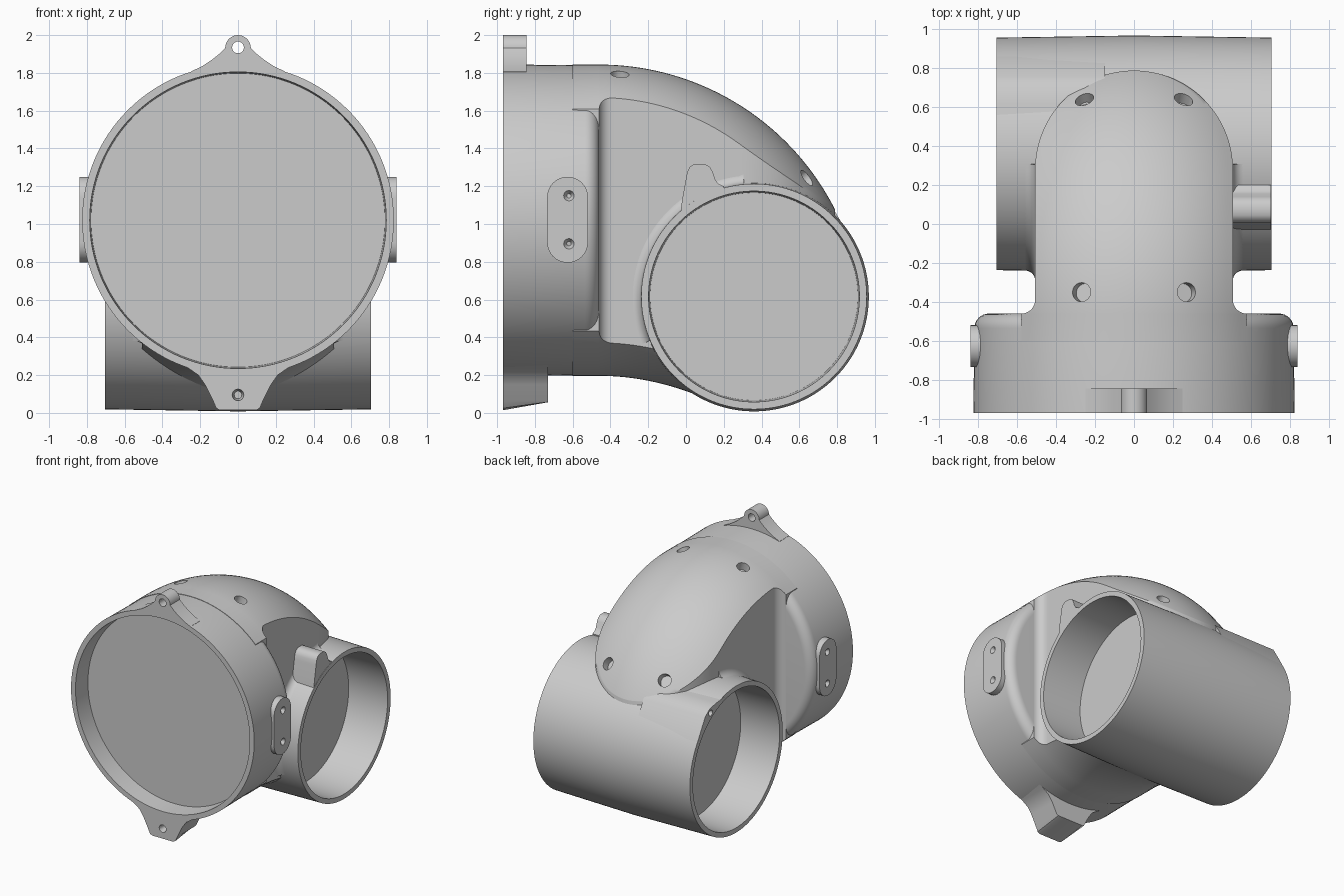
import bpy, bmesh, math
from mathutils import Vector

if "Cube" in bpy.data.objects:
    bpy.data.objects.remove(bpy.data.objects["Cube"])

grey = bpy.data.materials.new("cast_grey")
grey.use_nodes = True
grey.diffuse_color = (0.6, 0.6, 0.6, 1)
grey.node_tree.nodes["Principled BSDF"].inputs["Base Color"].default_value = (0.6, 0.6, 0.6, 1)

R = 0.825          # main bore outer radius
AXIS_Z = 1.02      # main bore axis height
BEND = 1.4         # radius of the elbow's falling back
PIPE = (0.36, 0.616)   # cross pipe axis (y, z)
START = -0.46      # where the flange ends


def finish(name, bm):
    bmesh.ops.remove_doubles(bm, verts=bm.verts, dist=0.0002)
    bmesh.ops.recalc_face_normals(bm, faces=bm.faces)
    mesh = bpy.data.meshes.new(name)
    bm.to_mesh(mesh)
    bm.free()
    mesh.materials.append(grey)
    obj = bpy.data.objects.new(name, mesh)
    bpy.context.collection.objects.link(obj)
    return obj


def skin(name, rings):
    """Closed skin through equal rings of points, capped at both ends."""
    bm = bmesh.new()
    rows = [[bm.verts.new(p) for p in ring] for ring in rings]
    n = len(rows[0])
    for a, b in zip(rows, rows[1:]):
        for i in range(n):
            j = (i + 1) % n
            bm.faces.new((a[i], a[j], b[j], b[i]))
    bm.faces.new(rows[0])
    bm.faces.new(rows[-1])
    return finish(name, bm)


def place(axis, along, u, v):
    return (along, u, v) if axis == "x" else (u, along, v)


def prism(name, outline, axis, a0, a1):
    return skin(name, [[place(axis, a, u, v) for u, v in outline] for a in (a0, a1)])


def revolve(name, profile, axis, centre, seg=128):
    turns = [2 * math.pi * i / seg for i in range(seg)]
    return skin(name, [[place(axis, a, centre[0] + r * math.cos(t), centre[1] + r * math.sin(t))
                        for t in turns] for a, r in profile])


def mirrored(half):
    return half + [(-u, v) for u, v in reversed(half)]


def cut(target, start, direction, r, depth, r_end=None, seg=32):
    """Drill a hole into target from start along direction."""
    d = Vector(direction).normalized()
    bm = bmesh.new()
    bmesh.ops.create_cone(bm, cap_ends=True, segments=seg, radius1=r,
                          radius2=r if r_end is None else r_end, depth=depth)
    for v in bm.verts:
        v.co = d.to_track_quat("Z", "Y") @ v.co + Vector(start) + d * depth / 2
    cutter = finish("cutter", bm)
    cutter.hide_render = True
    mod = target.modifiers.new("hole", "BOOLEAN")
    mod.operation = "DIFFERENCE"
    mod.solver = "EXACT"
    mod.object = cutter
    bpy.context.view_layer.objects.active = target
    bpy.ops.object.modifier_apply(modifier=mod.name)
    bpy.data.objects.remove(cutter)


# Elbow body: crowned sections following a falling curve
def top_z(y):
    return AXIS_Z + R - 0.001 - BEND + math.sqrt(BEND ** 2 - max(0, y - START) ** 2)


def slope(y):
    d = max(0, y - START)
    return d / math.sqrt(BEND ** 2 - d ** 2)


def crown(x, y=START):
    return (R - math.sqrt(R * R - x * x)) * math.hypot(1, slope(y))


def bottom_z(y):
    if y < 0.1:
        return 0.196 - 0.38 * max(0, y - START) ** 2
    return 0.077 + (y - 0.1) * 0.75


def rounded_end(y, w):
    return w if y < 0.28 else max(0.015, math.sqrt(max(0, w * w - (y - 0.28) ** 2)))


def body_width(y):
    flare = 0.07
    d = min(flare, max(0, START + flare - y))
    return rounded_end(y, 0.508) + flare - math.sqrt(flare ** 2 - d ** 2)


def cover_width(y):
    return min(0.38 + 0.6 * (y - START), rounded_end(y, 0.5))


def section(y, w, top, bottom, n=32):
    xs = [w * (2 * i / n - 1) for i in range(n + 1)]
    upper = [(x, y, top - crown(x, y)) for x in xs]
    lower = [(x, y, bottom + crown(x)) for x in xs]
    return upper + lower[::-1]


def stations(y0, end):
    fillet = [START + 0.07 * (1 - math.cos(i * math.pi / 16)) for i in range(9)]
    straight = [-0.36 + 0.04 * i for i in range(16)]
    arc = [0.28 + end * math.sin(i * math.pi / 48) for i in range(25)]
    return [y0] + fillet + straight + arc


body = skin("elbow_body", [section(y, body_width(y), top_z(y), bottom_z(y))
                           for y in stations(-0.6, 0.508)])
cover = skin("access_cover", [section(y, cover_width(y), top_z(y) + 0.007, top_z(y) - 0.1)
                              for y in stations(START - 0.001, 0.5)])

# Clear the pipe bores out of the body
for side in (1, -1):
    cut(body, (side * 0.355, *PIPE), (side, 0, 0), 0.556, 0.5, seg=128)

# Counterbored screw holes in the cover
for x, y in ((-0.27, -0.35), (0.27, -0.35), (-0.255, 0.64), (0.255, 0.64)):
    z = top_z(y) - crown(x, y)
    normal = Vector((x / R, slope(y), 1)).normalized()
    for part in (body, cover):
        cut(part, Vector((x, y, z)) + normal * 0.05, -normal, 0.049, 0.115)

# Round main flange with a shallow recess and a softened back edge
edge = [(START - 0.075 + 0.075 * math.sin(t), R - 0.08 + 0.075 * math.cos(t))
        for t in [i * math.pi / 16 for i in range(9)]]
revolve("main_flange", [(-0.82, 0.01), (-0.82, 0.778), (-0.97, 0.785), (-0.97, R)]
        + edge + [(START, 0.01)], "y", (0, AXIS_Z))

# Cross pipe, slightly tapered, open at both ends
half_pipe = [(0.36, 0.01), (0.36, 0.55), (0.705, 0.558), (0.705, 0.597)]
pipe = revolve("cross_pipe", [(-a, r) for a, r in half_pipe] + [(0, 0.608)] + half_pipe[::-1],
               "x", PIPE)

# Concave fillets where the pipe leaves the body's flat walls
cove = [(0.5, 0.59), (0.555, 0.59)] + [
    (0.56 - 0.053 * math.cos(t), 0.652 - 0.053 * math.sin(t))
    for t in [math.pi / 2 - i * math.pi / 16 for i in range(9)]] + [(0.5, 0.652)]
for side, label in ((1, "left"), (-1, "right")):
    turns = [math.radians(95 + 3 * i) for i in range(37)]
    skin(label + "_pipe_fillet", [[(side * a, PIPE[0] + r * math.cos(t), PIPE[1] + r * math.sin(t))
                                   for a, r in cove] for t in turns])

# Small tab on the left end of the pipe
prism("pipe_tab", [(-0.03, 1.05), (-0.02, 1.13), (0, 1.24), (0.006, 1.275), (0.02, 1.303),
                   (0.045, 1.318), (0.1, 1.318), (0.125, 1.303), (0.14, 1.28), (0.155, 1.235),
                   (0.172, 1.212), (0.2, 1.2), (0.2, 1.18)], "x", 0.45, 0.703)

# Low ridge with a screw hole on the right end of the pipe
ridge = prism("pipe_ridge", [(0.5, 1.185), (0.62, 1.172), (0.7, 1.158), (0.76, 1.115),
                             (0.86, 0.945), (0.7, 1.09)], "x", -0.706, -0.15)
for part in (ridge, pipe):
    cut(part, (-0.75, 0.69, 1.118), (1, 0, 0), 0.024, 0.2)

# Oblong mounting pads with two dimples on each side of the flange
pad_outline = []
for cz, first in ((1.142, 0), (0.903, math.pi)):
    for i in range(17):
        t = first + i * math.pi / 16
        pad_outline.append((-0.627 + 0.108 * math.cos(t), cz + 0.108 * math.sin(t)))
for side, label in ((1, "left"), (-1, "right")):
    pad = prism(label + "_pad", pad_outline, "x", side * 0.77, side * 0.84)
    for z in (1.15, 0.895):
        cut(pad, (side * 0.841, -0.62, z), (-side, 0, 0), 0.028, 0.04, 0.006)

# Top hanging lug
tip = [(0.068 * math.cos(t), 1.932 + 0.068 * math.sin(t))
       for t in [i * math.pi / 16 for i in range(9)]]
lug = prism("top_lug", mirrored([(0, 1.815), (0.25, 1.79), (0.25, 1.807), (0.19, 1.835),
                                 (0.14, 1.868), (0.1, 1.9)] + tip), "y", -0.97, -0.845)
cut(lug, (0, -1, 1.935), (0, 1, 0), 0.031, 0.3)

# Bottom lug, with its rear lower edge raised
foot = prism("bottom_lug", mirrored([(0.15, 0.225), (0.35, 0.28), (0.26, 0.235), (0.21, 0.2),
                                     (0.175, 0.15), (0.13, 0.06), (0.115, 0.025),
                                     (0.095, 0.014)]), "y", -0.97, -0.73)
for v in foot.data.vertices:
    if v.co.y > -0.8:
        v.co.z = max(v.co.z, 0.055 + 0.1 * v.co.z)
cut(foot, (0, -1, 0.095), (0, 1, 0), 0.036, 0.09, 0.02)

# Smooth shading with sharp edges kept
bpy.ops.object.select_all(action="DESELECT")
for obj in bpy.context.collection.objects:
    if obj.type == "MESH" and grey.name in obj.data.materials:
        obj.select_set(True)
        bpy.context.view_layer.objects.active = obj
bpy.ops.object.shade_smooth_by_angle(angle=math.radians(35))
